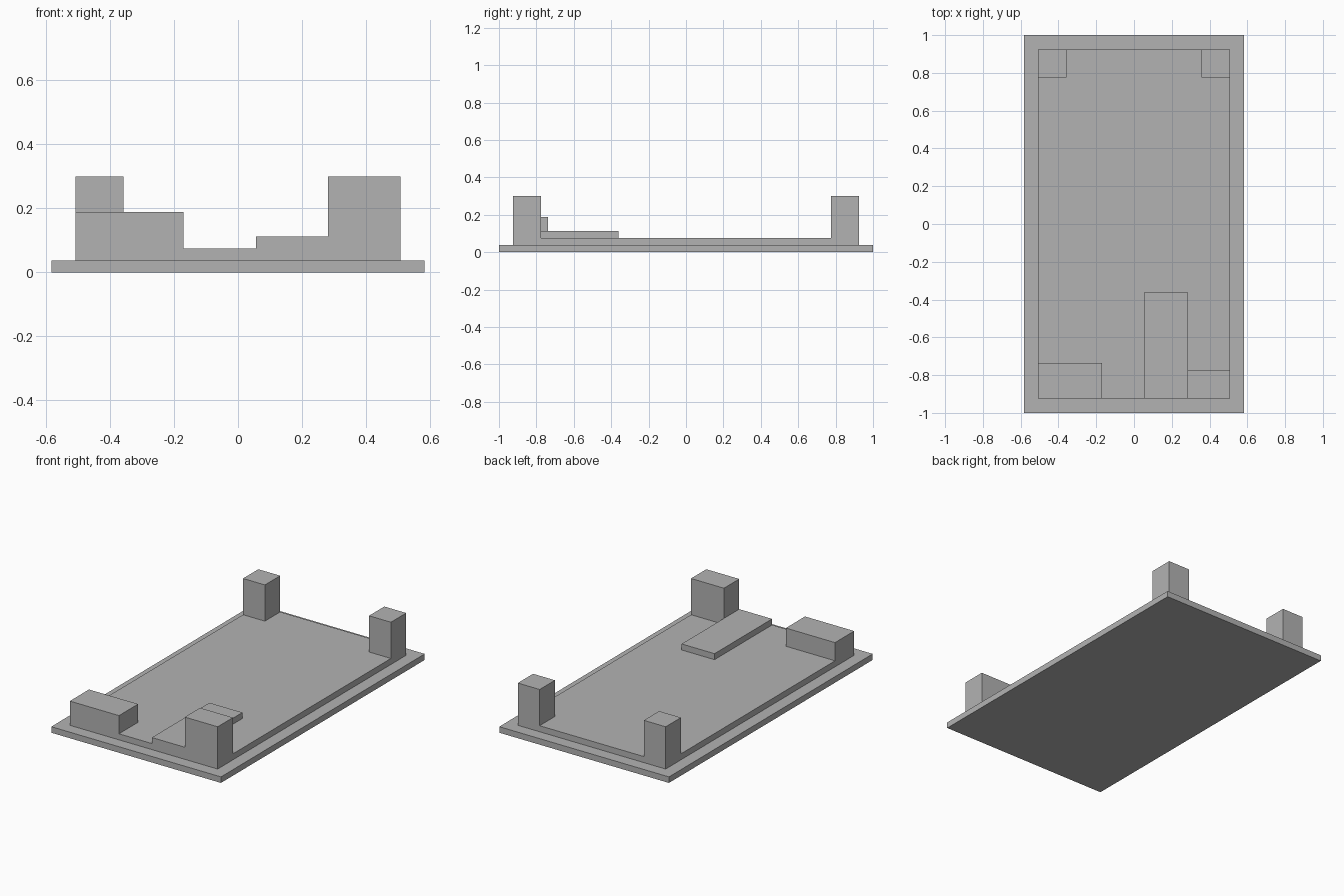
import bpy

default_cube = bpy.data.objects.get("Cube")
if default_cube:
    bpy.data.objects.remove(default_cube, do_unlink=True)

# Single plain grey
GREY = (0.45, 0.45, 0.45, 1.0)
grey = bpy.data.materials.new("plain_grey")
grey.use_nodes = True
grey.diffuse_color = GREY
grey.node_tree.nodes["Principled BSDF"].inputs["Base Color"].default_value = GREY


def box(name, x, y, z):
    """Box spanning the given (low, high) range on each axis."""
    spans = (x, y, z)
    bpy.ops.mesh.primitive_cube_add(size=1)
    obj = bpy.context.object
    obj.name = obj.data.name = name
    for v in obj.data.vertices:
        v.co = [lo + (hi - lo) * (c + 0.5) for c, (lo, hi) in zip(v.co, spans)]
    obj.data.materials.append(grey)
    return obj


HALF_X, HALF_Y = 0.508, 0.925   # raised floor half sizes
STEP = 0.0375                   # thickness of each layer
FLOOR = 2 * STEP
TOP = 0.30
POST = 0.15

# Base slab and raised floor
box("base_slab", (-0.583, 0.583), (-1, 1), (0, STEP))
box("raised_floor", (-HALF_X, HALF_X), (-HALF_Y, HALF_Y), (STEP, FLOOR))

# Square posts at the two back corners
for side, sign in (("left", 1), ("right", -1)):
    x = sorted((sign * HALF_X, sign * (HALF_X - POST)))
    box("back_post_" + side, x, (HALF_Y - POST, HALF_Y), (FLOOR, TOP))

# Front row: wide post, low platform beside it, and low block
box("front_post_left", (0.282, HALF_X), (-HALF_Y, POST - HALF_Y), (FLOOR, TOP))
box("low_platform", (0.056, 0.282), (-HALF_Y, -0.36), (FLOOR, FLOOR + STEP))
box("front_block_right", (-HALF_X, -0.17), (-HALF_Y, -0.737), (FLOOR, 0.188))
